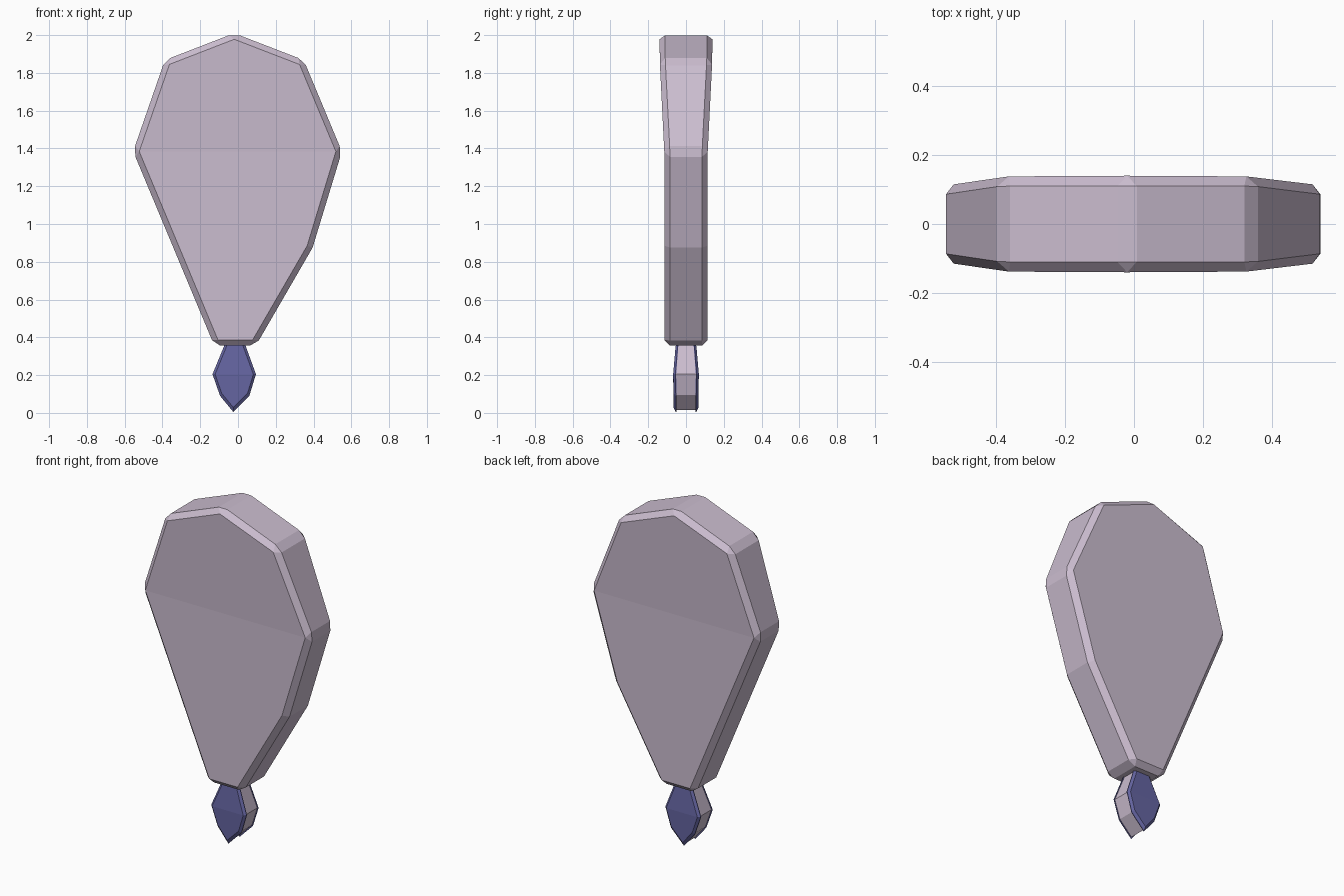
import bpy, bmesh, math

if "Cube" in bpy.data.objects:
    bpy.data.objects.remove(bpy.data.objects["Cube"])


def material(name, rgb):
    m = bpy.data.materials.new(name)
    m.diffuse_color = (*rgb, 1)
    m.use_nodes = True
    m.node_tree.nodes["Principled BSDF"].inputs["Base Color"].default_value = m.diffuse_color
    return m


LAVENDER = material("pale lavender", (0.60, 0.51, 0.63))
BLUE = material("slate blue", (0.13, 0.13, 0.36))


def loft(name, loops, split, mat):
    """Closed solid through equal loops; each cap is folded along the split pair."""
    bm = bmesh.new()
    rings = [[bm.verts.new(p) for p in loop] for loop in loops]
    n = len(rings[0])
    for a, b in zip(rings, rings[1:]):
        for i in range(n):
            j = (i + 1) % n
            bm.faces.new((a[i], a[j], b[j], b[i]))
    i, j = split
    for ring in (rings[0], rings[-1]):
        bm.faces.new(ring[i:j + 1])
        bm.faces.new(ring[j:] + ring[:i + 1])
    bmesh.ops.recalc_face_normals(bm, faces=bm.faces)
    mesh = bpy.data.meshes.new(name)
    bm.to_mesh(mesh)
    bm.free()
    mesh.materials.append(mat)
    obj = bpy.data.objects.new(name, mesh)
    bpy.context.collection.objects.link(obj)
    return obj


def ring(profile, depth, scale=1.0, centre=(0, 0)):
    """Outline of (x, z, half depth) scaled in the xz plane; depth maps to y."""
    cx, cz = centre
    return [(cx + (x - cx) * scale, depth(d), cz + (z - cz) * scale)
            for x, z, d in profile]


# teardrop body, thicker toward the top, chamfered all round
body = [(-0.02, 2.01, 0.14), (0.348, 1.868, 0.14), (0.55, 1.384, 0.115),
        (0.395, 0.875, 0.115), (0.095, 0.357, 0.115), (-0.126, 0.357, 0.115),
        (-0.555, 1.384, 0.115), (-0.387, 1.868, 0.14)]
obj = loft("teardrop_body", [ring(body, lambda d: -d), ring(body, lambda d: d)],
           (2, 6), LAVENDER)
bevel = obj.modifiers.new("chamfer", 'BEVEL')
bevel.width = 0.03
bevel.segments = 1
bevel.limit_method = 'ANGLE'
bevel.angle_limit = math.radians(30)

# pointed tip: pale core between two blue plates
tip = [(0.033, 0.375, 0.055), (0.095, 0.205, 0.068), (0.06, 0.09, 0.066),
       (-0.025, 0.005, 0.066), (-0.095, 0.09, 0.066), (-0.135, 0.205, 0.068),
       (-0.065, 0.375, 0.055)]
mid = (-0.02, 0.2)
loft("tip_core", [ring(tip, lambda d: 0.013 - d, 0.95, mid),
                  ring(tip, lambda d: d - 0.013, 0.95, mid)], (1, 5), LAVENDER)
for side, name in ((-1, "tip_front_plate"), (1, "tip_back_plate")):
    loft(name, [ring(tip, lambda d: side * (d - 0.016)),
                ring(tip, lambda d: side * (d - 0.012)),
                ring(tip, lambda d: side * d, 0.88, mid)], (1, 5), BLUE)
